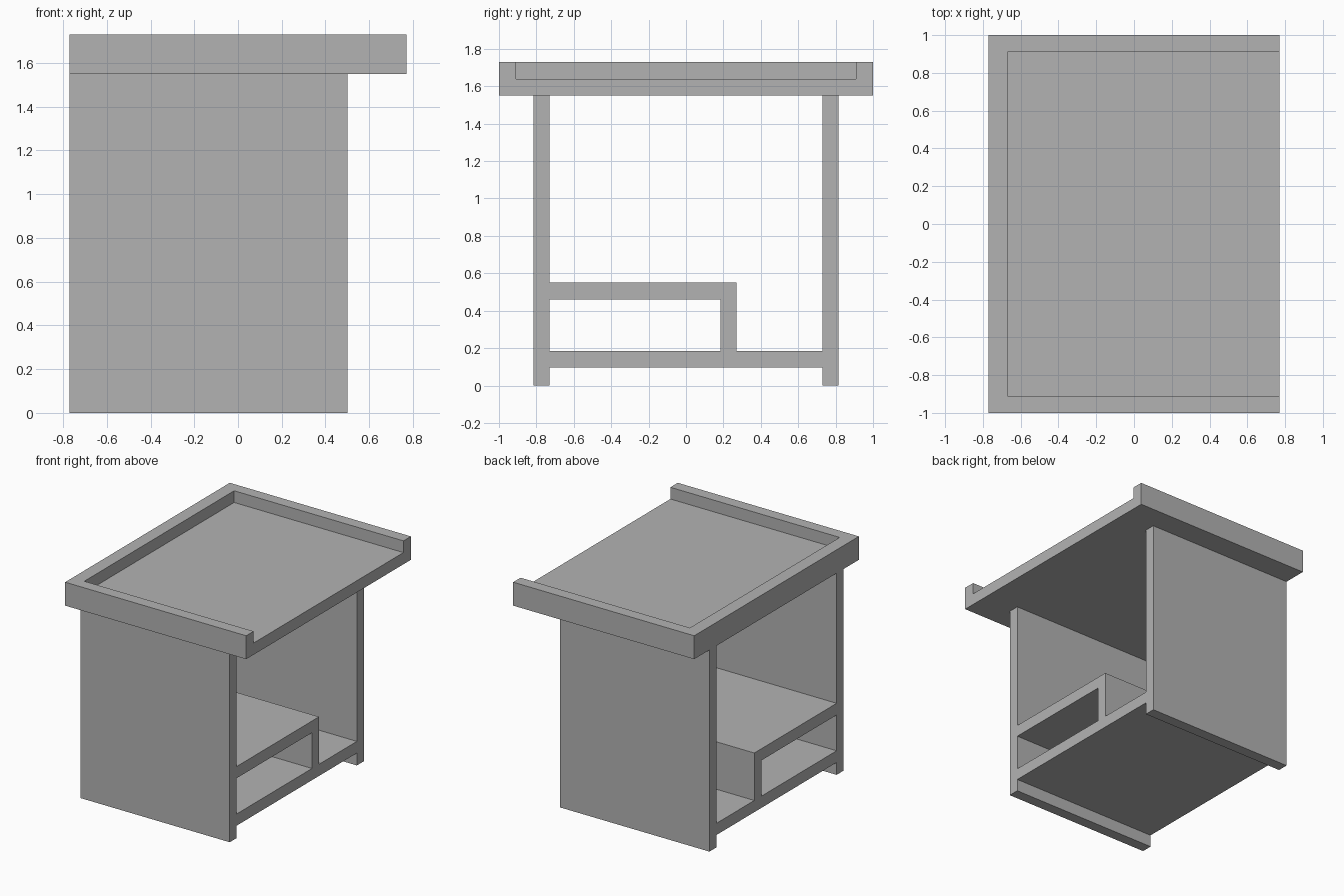
import bpy
import bmesh
import math
from mathutils import Vector

cube = bpy.data.objects.get("Cube")
if cube:
    bpy.data.objects.remove(cube, do_unlink=True)

grey = bpy.data.materials.new("plain grey")
grey.use_nodes = True
colour = (0.45, 0.45, 0.45, 1)
grey.diffuse_color = colour
grey.node_tree.nodes["Principled BSDF"].inputs["Base Color"].default_value = colour


def add_loop(bm, points):
    """Closed ring of edges through the points."""
    verts = [bm.verts.new(p) for p in points]
    return [bm.edges.new((a, b)) for a, b in zip(verts, verts[1:] + verts[:1])]


def raise_faces(bm, faces, offset):
    """Extrude faces and return the moved caps."""
    geom = bmesh.ops.extrude_face_region(bm, geom=faces)["geom"]
    moved = [g for g in geom if isinstance(g, bmesh.types.BMVert)]
    bmesh.ops.translate(bm, verts=moved, vec=offset)
    return [g for g in geom if isinstance(g, bmesh.types.BMFace)]


def finish(bm, name):
    """Merge flat regions and make the object."""
    bmesh.ops.dissolve_limit(bm, angle_limit=math.radians(1),
                             verts=bm.verts[:], edges=bm.edges[:])
    bmesh.ops.recalc_face_normals(bm, faces=bm.faces[:])
    mesh = bpy.data.meshes.new(name)
    bm.to_mesh(mesh)
    bm.free()
    mesh.materials.append(grey)
    obj = bpy.data.objects.new(name, mesh)
    bpy.context.collection.objects.link(obj)


left, right = -0.77, 0.77
body_right = 0.5
out_y, in_y = 0.815, 0.73
slab_z, rim_floor, rim_top = 1.55, 1.64, 1.73

# Body: side panels, bottom board and raised step in one side profile
bm = bmesh.new()
outline = [(-out_y, 0), (-in_y, 0), (-in_y, 0.095), (in_y, 0.095),
           (in_y, 0), (out_y, 0), (out_y, slab_z), (in_y, slab_z),
           (in_y, 0.185), (0.27, 0.185), (0.27, 0.55), (-in_y, 0.55),
           (-in_y, slab_z), (-out_y, slab_z)]
cubby = [(-in_y, 0.185), (0.185, 0.185), (0.185, 0.46), (-in_y, 0.46)]
edges = []
for ring in (outline, cubby):
    edges += add_loop(bm, [(left, y, z) for y, z in ring])
bmesh.ops.triangle_fill(bm, edges=edges, use_beauty=True, normal=Vector((1, 0, 0)))
raise_faces(bm, bm.faces[:], Vector((body_right - left, 0, 0)))
finish(bm, "body")

# Tray top: slab with a rim on three sides, open on the left
bm = bmesh.new()
rim_x, rim_y = -0.67, 0.91
plan = [(right, -1), (right, -rim_y), (rim_x, -rim_y), (rim_x, rim_y),
        (right, rim_y), (right, 1), (left, 1), (left, -1)]
verts = [bm.verts.new((x, y, slab_z)) for x, y in plan]
rim = bm.faces.new(verts)
floor = bm.faces.new(verts[4:0:-1])
caps = raise_faces(bm, [rim, floor], Vector((0, 0, rim_floor - slab_z)))
rim_cap = max(caps, key=lambda f: len(f.verts))
raise_faces(bm, [rim_cap], Vector((0, 0, rim_top - rim_floor)))
finish(bm, "tray_top")
